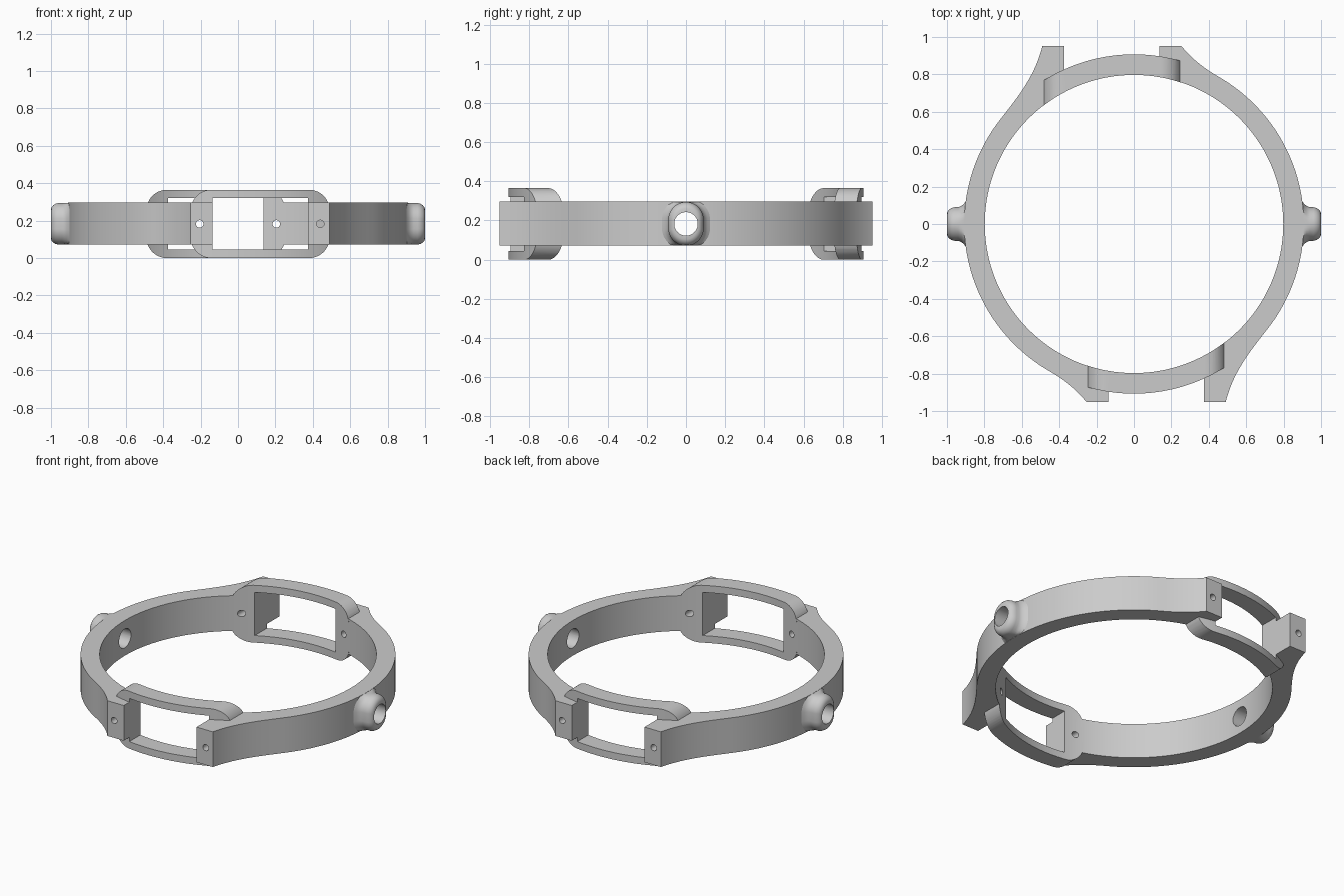
import bpy, bmesh, math
from mathutils import Matrix, Vector

if "Cube" in bpy.data.objects:
    bpy.data.objects.remove(bpy.data.objects["Cube"], do_unlink=True)

grey = bpy.data.materials.new("plain grey")
grey.use_nodes = True
COLOUR = (0.6, 0.6, 0.6, 1)
grey.diffuse_color = COLOUR
grey.node_tree.nodes["Principled BSDF"].inputs["Base Color"].default_value = COLOUR

INNER, OUTER, LUG = 0.798, 0.908, 0.953     # ring radii, lug reach in y
LOW, HIGH, TOP = 0.072, 0.296, 0.365        # ring heights, frame height
MID = TOP / 2


def add_object(name, bm):
    bmesh.ops.recalc_face_normals(bm, faces=bm.faces)
    mesh = bpy.data.meshes.new(name)
    bm.to_mesh(mesh)
    bm.free()
    obj = bpy.data.objects.new(name, mesh)
    obj.data.materials.append(grey)
    bpy.context.collection.objects.link(obj)
    return obj


def prism(name, outline, direction):
    """Extrude a closed planar outline along a direction."""
    bm = bmesh.new()
    face = bm.faces.new([bm.verts.new(p) for p in outline])
    new = bmesh.ops.extrude_face_region(bm, geom=[face])["geom"]
    verts = [g for g in new if isinstance(g, bmesh.types.BMVert)]
    bmesh.ops.translate(bm, verts=verts, vec=direction)
    return add_object(name, bm)


def cylinder(name, radius, length, centre, axis):
    bm = bmesh.new()
    turn = Vector((0, 0, 1)).rotation_difference(Vector(axis)).to_matrix().to_4x4()
    bmesh.ops.create_cone(bm, cap_ends=True, segments=40, radius1=radius, radius2=radius,
                          depth=length, matrix=Matrix.Translation(centre) @ turn)
    return add_object(name, bm)


def boolean(obj, cutter, operation="DIFFERENCE"):
    mod = obj.modifiers.new("cut", "BOOLEAN")
    mod.operation, mod.object, mod.solver = operation, cutter, "EXACT"
    bpy.context.view_layer.objects.active = obj
    bpy.ops.object.modifier_apply(modifier=mod.name)


def arc(radius, start, end, steps):
    return [(radius * math.cos(start + (end - start) * i / steps),
             radius * math.sin(start + (end - start) * i / steps)) for i in range(steps + 1)]


def bezier(a, b, c, d, steps=14):
    pts = []
    for i in range(steps + 1):
        t = i / steps
        s = 1 - t
        pts.append(tuple(s**3 * p + 3*s*s*t * q + 3*s*t*t * r + t**3 * w
                         for p, q, r, w in zip(a, b, c, d)))
    return pts


def on_ring(angle, back=0.0):
    """Point on the outer circle, slid back along its tangent."""
    return (OUTER * math.cos(angle) + back * math.sin(angle),
            OUTER * math.sin(angle) - back * math.cos(angle))


# Lug sides: wide end at the front, narrow end at the back
FRONT_IN, FRONT_OUT, BACK_IN, BACK_OUT = 0.375, 0.49, 0.137, 0.253
wide, narrow = math.radians(-38), math.radians(60)

# Ring arm with a flared lug on both ends
inner = arc(INNER, -math.acos(FRONT_IN / INNER), math.acos(BACK_IN / INNER), 96)
back_flare = bezier((BACK_OUT, LUG), (0.31, 0.88), on_ring(narrow, -0.08), on_ring(narrow))
front_flare = bezier(on_ring(wide), on_ring(wide, 0.15), (0.53, -0.79), (FRONT_OUT, -LUG))
outline = (inner + [(BACK_IN, LUG)] + back_flare + arc(OUTER, narrow, wide, 72)[1:-1]
           + front_flare + [(FRONT_IN, -LUG)])
arm = prism("left_ring_arm", [(x, y, LOW) for x, y in outline], (0, 0, HIGH - LOW))

# Curved window frame: band cut to a rounded rectangle, then opened
a0, a1 = math.radians(-115), math.radians(-45)
band = arc(INNER - 0.001, a0, a1, 64) + arc(OUTER - 0.001, a1, a0, 64)
frame = prism("front_window_frame", [(x, y, 0) for x, y in band], (0, 0, TOP))
corner = 0.11
rounded = []
for i, (cx, cz) in enumerate([(FRONT_OUT - corner, TOP - corner), (-BACK_OUT + corner, TOP - corner),
                              (-BACK_OUT + corner, corner), (FRONT_OUT - corner, corner)]):
    rounded += [(cx + x, -1.2, cz + z)
                for x, z in arc(corner, i * math.pi / 2, (i + 1) * math.pi / 2, 12)]
shape = prism("frame_outline_cutter", rounded, (0, 1, 0))
opening = prism("window_cutter", [(x, -1.2, z) for x, z in
                [(-BACK_IN, 0.045), (FRONT_IN, 0.045), (FRONT_IN, 0.32), (-BACK_IN, 0.32)]], (0, 1, 0))
boolean(frame, shape, "INTERSECT")
boolean(frame, opening)

# Side boss: upright stadium sections, flared at the root and rounded at the tip
bm = bmesh.new()
loops = []
sections = [(0.86, 0.05), (0.895, 0.04), (0.908, 0.02), (0.922, 0.007), (0.94, 0), (0.96, 0),
            (0.975, -0.004), (0.988, -0.012), (0.996, -0.022), (1.0, -0.034)]
for x, grow in sections:
    loop = []
    for i in range(48):
        a = 2 * math.pi * (i + 0.5) / 48
        r = 0.09 + grow
        z = r * math.sin(a) + math.copysign(0.022, math.sin(a))
        z = max(LOW - MID + 0.001, min(HIGH - MID - 0.001, z))
        loop.append(bm.verts.new((x, r * math.cos(a), MID + z)))
    loops.append(loop)
for p, q in zip(loops, loops[1:]):
    for i in range(48):
        j = (i + 1) % 48
        bm.faces.new((p[i], p[j], q[j], q[i]))
bm.faces.new(loops[0])
bm.faces.new(loops[-1])
boss = add_object("left_side_boss", bm)

# Pivot hole through arm and boss, screw holes through lugs and frame
pivot = cylinder("pivot_cutter", 0.06, 0.6, (0.9, 0, MID), (1, 0, 0))
screws = [cylinder("screw_cutter", 0.02, 0.8, (x, y, MID), (0, 1, 0))
          for x, y in [(0.44, -0.8), (0.205, 0.8), (-0.205, -0.8)]]
boolean(arm, pivot)
boolean(boss, pivot)
for obj, drills in ((arm, screws[:2]), (frame, screws[::2])):
    for drill in drills:
        boolean(obj, drill)
for cutter in [shape, opening, pivot] + screws:
    bpy.data.objects.remove(cutter, do_unlink=True)

# Smooth each part, then repeat it half a turn round
for obj, name in ((arm, "right_ring_arm"), (frame, "back_window_frame"), (boss, "right_side_boss")):
    bpy.ops.object.select_all(action="DESELECT")
    obj.select_set(True)
    bpy.context.view_layer.objects.active = obj
    bpy.ops.object.shade_smooth_by_angle(angle=math.radians(30))
    twin = obj.copy()
    twin.data = obj.data.copy()
    twin.name = name
    twin.data.transform(Matrix.Rotation(math.pi, 4, "Z"))
    bpy.context.collection.objects.link(twin)
